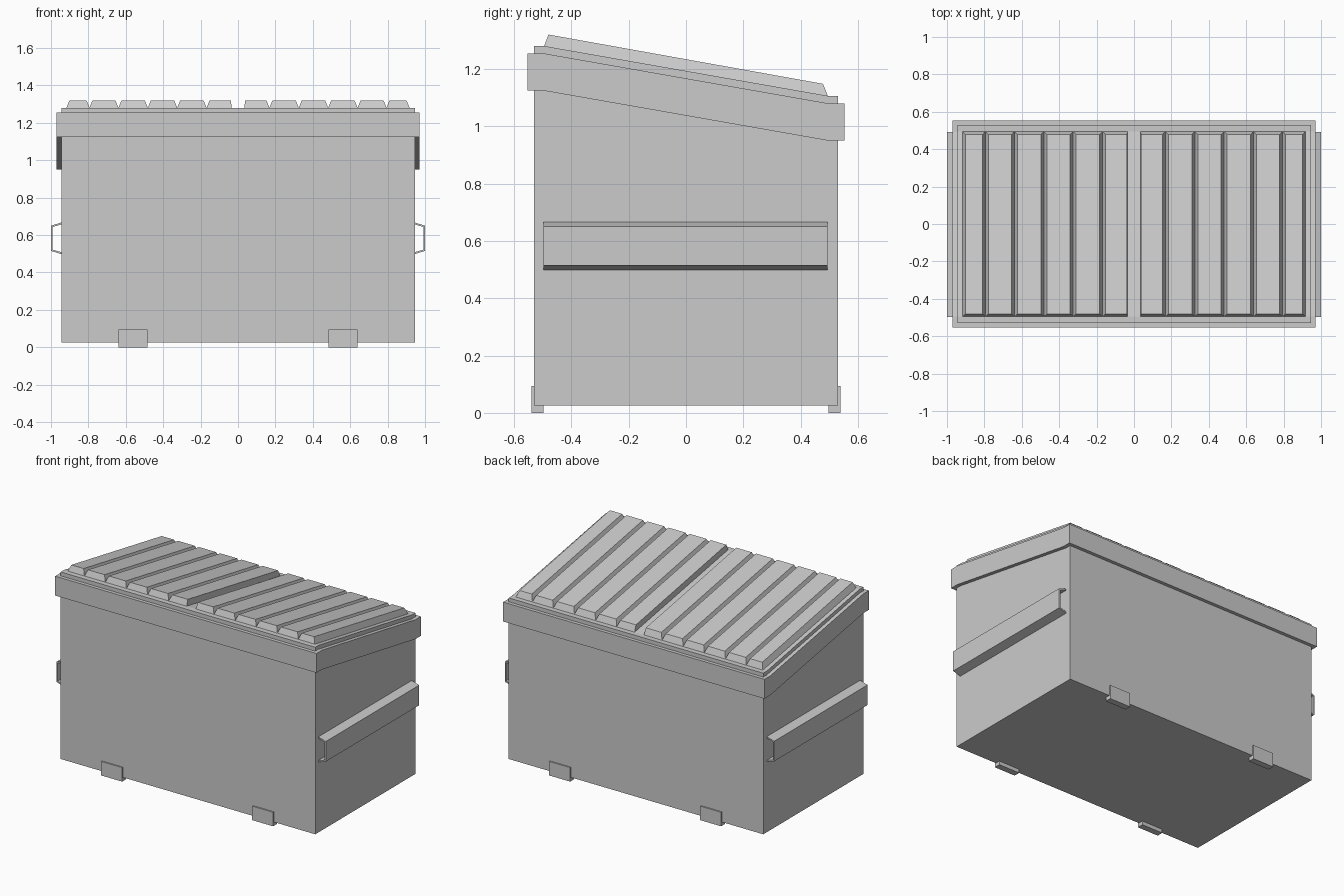
import bpy, bmesh
from mathutils import Vector

if "Cube" in bpy.data.objects:
    bpy.data.objects.remove(bpy.data.objects["Cube"])


def make(name, verts, faces):
    mesh = bpy.data.meshes.new(name)
    mesh.from_pydata(verts, [], faces)
    bm = bmesh.new()
    bm.from_mesh(mesh)
    bmesh.ops.recalc_face_normals(bm, faces=bm.faces)
    bm.to_mesh(mesh)
    bm.free()
    ob = bpy.data.objects.new(name, mesh)
    bpy.context.collection.objects.link(ob)
    return ob


def loft(name, a, b):
    """Closed solid between two matching loops."""
    n = len(a)
    faces = [(i, (i + 1) % n, n + (i + 1) % n, n + i) for i in range(n)]
    faces += [tuple(range(n)), tuple(range(n, 2 * n))]
    return make(name, list(a) + list(b), faces)


def prism_x(name, prof, x0, x1):
    return loft(name, [(x0, y, z) for y, z in prof], [(x1, y, z) for y, z in prof])


def prism_y(name, prof, y0, y1):
    return loft(name, [(x, y0, z) for x, z in prof], [(x, y1, z) for x, z in prof])


SLOPE = -0.174 / 0.99          # fall of the lid from front to back


# Outline of a slab that is level at both ends and sloped between
def slab(y, top, bottom):
    k = 0.495
    drop = 0.174
    return [(-y, bottom), (-k, bottom), (k, bottom - drop), (y, bottom - drop),
            (y, top - drop), (k, top - drop), (-k, top), (-y, top)]


# Bin body, rim and lid base
body = [(-0.53, 0.025), (0.53, 0.025), (0.53, 1.03), (0.495, 1.03),
        (-0.495, 1.204), (-0.53, 1.204)]
prism_x("bin_body", body, -0.945, 0.945)
prism_x("rim", slab(0.553, 1.254, 1.124), -0.97, 0.97)
prism_x("lid_base", slab(0.53, 1.28, 1.19), -0.945, 0.945)

# Raised lid ribs, six per lid, mirrored
edges = [0.035, 0.168, 0.325, 0.482, 0.639, 0.794, 0.917]
for s, side in ((-1, "left"), (1, "right")):
    for i in range(6):
        x0, x1 = edges[i], edges[i + 1]
        t0 = x0 + (0.002 if i == 0 else 0.016)
        t1 = x1 - 0.016
        base = [(s * x, y, 1.28 + SLOPE * (y + 0.495))
                for x, y in ((x0, -0.495), (x1, -0.495), (x1, 0.495), (x0, 0.495))]
        zf, zb, yf, yb = 1.32, 1.148, -0.48, 0.478
        top = [(s * t0, yf, zf), (s * t1, yf, zf), (s * t1, yb, zb), (s * t0, yb, zb)]
        loft(f"{side}_lid_rib_{i + 1}", base, top)

# Lifting channels on both sides, open at the ends
for s, side in ((-1, "left"), (1, "right")):
    prof = [(0.944, 0.667), (1.0, 0.65), (1.0, 0.515), (0.944, 0.498),
            (0.944, 0.508), (0.991, 0.522), (0.991, 0.643), (0.944, 0.657)]
    prism_y(f"{side}_lift_channel", [(s * x, z) for x, z in prof], -0.497, 0.493)

# Feet wrapping the lower edges
for sx in (-1, 1):
    for sy in (-1, 1):
        name = ("front" if sy < 0 else "back") + ("_left" if sx < 0 else "_right") + "_foot"
        prof = [(sy * y, z) for y, z in ((0.497, 0), (0.539, 0), (0.539, 0.094), (0.497, 0.094))]
        prism_x(name, prof, sx * 0.483, sx * 0.638)
